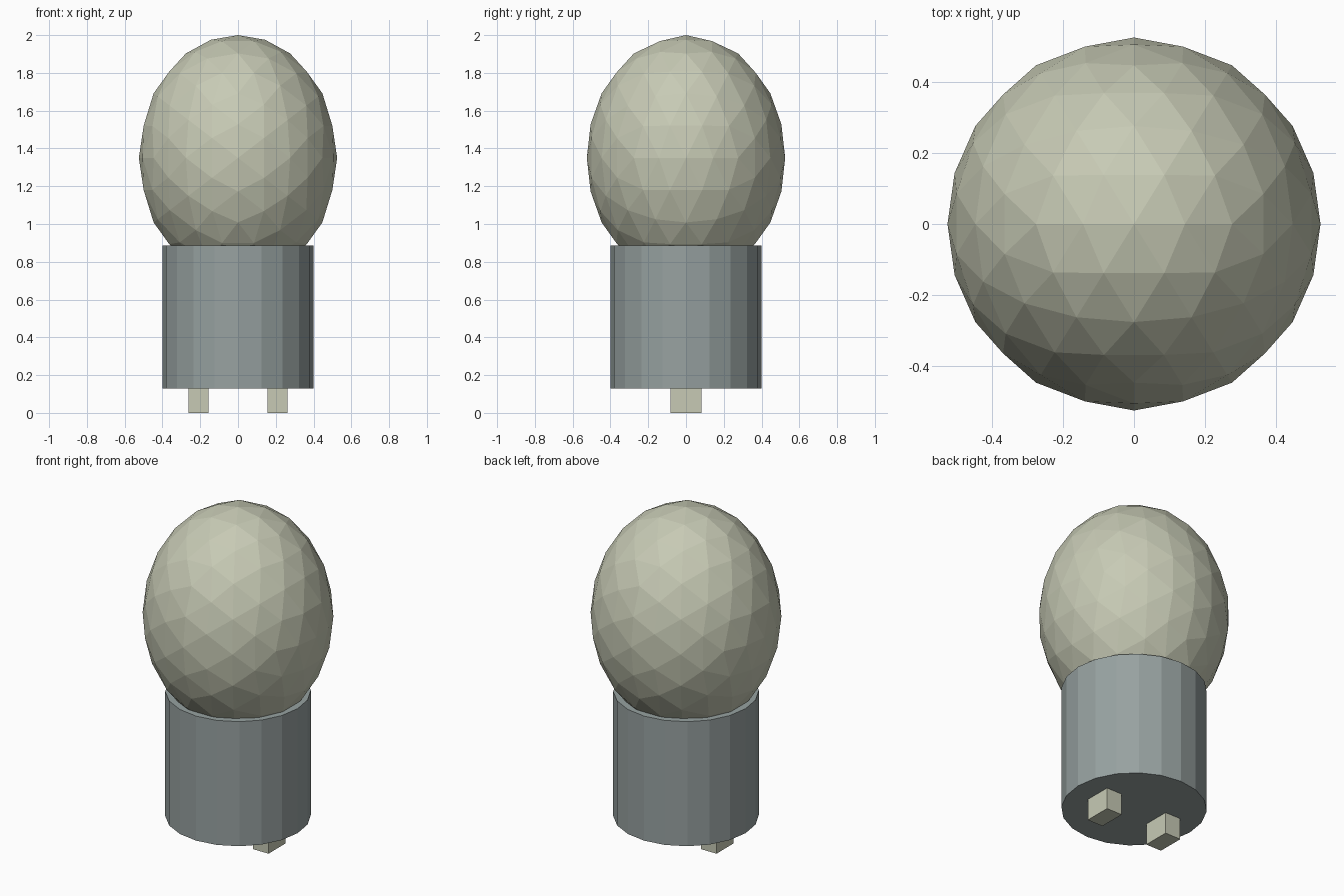
import bpy, bmesh
from mathutils import Matrix, Vector

default = bpy.data.objects.get("Cube")
if default:
    bpy.data.objects.remove(default, do_unlink=True)


def make_material(name, rgb):
    mat = bpy.data.materials.new(name)
    mat.use_nodes = True
    colour = (*rgb, 1.0)
    mat.diffuse_color = colour
    mat.node_tree.nodes["Principled BSDF"].inputs["Base Color"].default_value = colour
    return mat


def finish(name, bm, mat):
    bmesh.ops.recalc_face_normals(bm, faces=bm.faces[:])
    mesh = bpy.data.meshes.new(name)
    bm.to_mesh(mesh)
    bm.free()
    mesh.materials.append(mat)
    obj = bpy.data.objects.new(name, mesh)
    bpy.context.collection.objects.link(obj)
    return obj


cream = make_material("warm cream", (0.57, 0.59, 0.46))
grey = make_material("cool grey", (0.31, 0.36, 0.355))

# Faceted bulb: an icosahedron split twice, then stretched upright
bm = bmesh.new()
golden = (1 + 5 ** 0.5) / 2
for a in (-1, 1):
    for b in (-golden, golden):
        for corner in ((a, 0, b), (b, a, 0), (0, b, a)):
            bm.verts.new(Vector(corner).normalized())
bmesh.ops.convex_hull(bm, input=bm.verts[:])
for _ in range(2):
    bmesh.ops.subdivide_edges(bm, edges=bm.edges[:], cuts=1, use_grid_fill=True)
    for v in bm.verts:
        v.co.normalize()
bmesh.ops.scale(bm, vec=(0.525, 0.525, 0.65), verts=bm.verts[:])
finish("bulb", bm, cream).location.z = 1.35

# Cylindrical base with twenty sides
bottom, top = 0.13, 0.885
bm = bmesh.new()
bmesh.ops.create_cone(bm, cap_ends=True, segments=20, radius1=0.4, radius2=0.4,
                      depth=top - bottom)
finish("base", bm, grey).location.z = (bottom + top) / 2

# Two contact prongs, sunk a little into the base
for side, x in (("left", 0.21), ("right", -0.21)):
    bm = bmesh.new()
    bmesh.ops.create_cube(bm, size=1, matrix=Matrix.Diagonal((0.105, 0.165, 0.16, 1)))
    finish(side + "_prong", bm, cream).location = (x, 0, 0.08)
